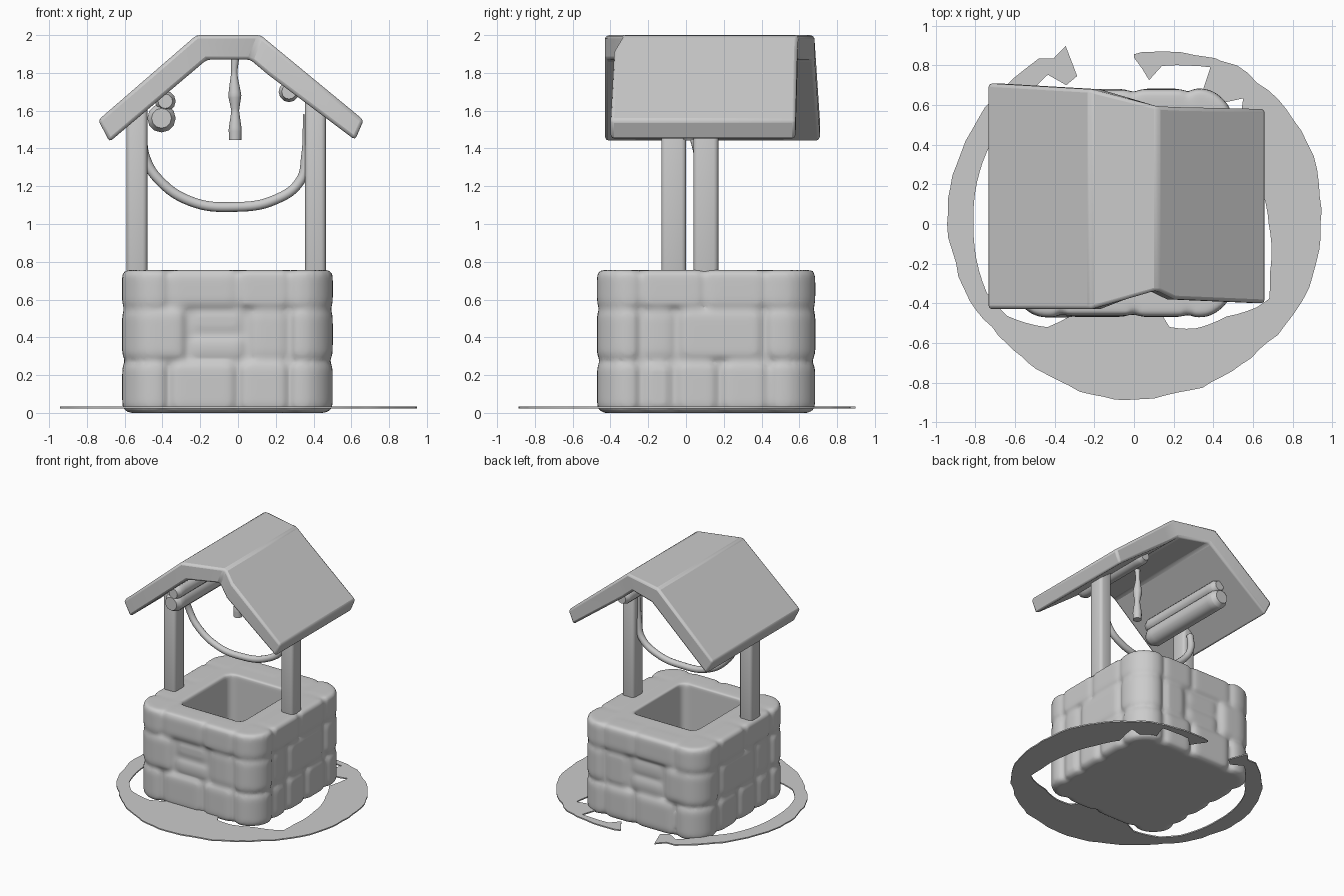
import bpy, bmesh, math, random
from mathutils import Vector

if "Cube" in bpy.data.objects:
    bpy.data.objects.remove(bpy.data.objects["Cube"])
random.seed(4)


def finish(name, bm, angle=40, bevel=0.0):
    bmesh.ops.recalc_face_normals(bm, faces=bm.faces)
    me = bpy.data.meshes.new(name)
    bm.to_mesh(me)
    bm.free()
    ob = bpy.data.objects.new(name, me)
    bpy.context.collection.objects.link(ob)
    if bevel:
        m = ob.modifiers.new("Bevel", "BEVEL")
        m.width, m.segments, m.limit_method = bevel, 2, "ANGLE"
    bpy.ops.object.select_all(action="DESELECT")
    ob.select_set(True)
    bpy.context.view_layer.objects.active = ob
    bpy.ops.object.shade_smooth_by_angle(angle=math.radians(angle))
    return ob


def add_block(bm, x, y, z, r, rv=None, corner=None):
    """Append a rounded block: r rounds the rims, rv the upright edges.
    corner=(sx, sy) rounds the one upright edge on that side strongly."""
    t = bmesh.new()
    for v in bmesh.ops.create_cube(t, size=1)["verts"]:
        v.co = Vector([a[0] if c < 0 else a[1] for a, c in zip((x, y, z), v.co)])

    def uprights():
        t.normal_update()
        return [e for e in t.edges if abs(e.verts[0].co.z - e.verts[1].co.z) > 1e-4
                and e.calc_face_angle(0) > 1.2]
    if corner:
        outer = max(uprights(), key=lambda e: e.verts[0].co.xy.dot(Vector(corner)))
        bmesh.ops.bevel(t, geom=[outer], offset=0.16, segments=6, profile=0.45, affect="EDGES")
    bmesh.ops.bevel(t, geom=uprights(), offset=rv or r * 1.3, segments=3, profile=0.5, affect="EDGES")
    t.normal_update()
    rims = [e for e in t.edges if sum(abs(f.normal.z) > 0.9 for f in e.link_faces) == 1]
    bmesh.ops.bevel(t, geom=rims, offset=r, segments=3, profile=0.5, affect="EDGES")
    me = bpy.data.meshes.new("tmp")
    t.to_mesh(me)
    t.free()
    bm.from_mesh(me)
    bpy.data.meshes.remove(me)


# Stone wall: core plus three courses of stones, fused and softened
X0, X1, Y0, Y1 = -0.614, 0.502, -0.472, 0.685
bm = bmesh.new()
add_block(bm, (X0 + .035, X1 - .035), (Y0 + .035, Y1 - .035), (0.0, 0.755), 0.025, 0.17)
courses = [
    (0.00, 0.275, (-0.37, 0.0, 0.275), (-0.24, -0.06, 0.18, 0.44)),
    (0.275, 0.555, (-0.27, 0.05, 0.275), (-0.24, -0.05, 0.42)),
    (0.555, 0.757, (-0.37, 0.0, 0.275), (-0.24, 0.1, 0.42)),
]
for row, (z0, z1, xs, ys) in enumerate(courses):
    R = 0.028 if row == 2 else 0.04
    for sx, xr in ((-1, (X0, xs[0])), (1, (xs[-1], X1))):
        for sy, yr in ((-1, (Y0, ys[0])), (1, (ys[-1], Y1))):
            add_block(bm, xr, yr, (z0, z1), R, corner=(sx, sy))
    for i, (a, b) in enumerate(zip(xs, xs[1:])):
        spans = [(z0, z1)]
        if row == 1 and i == 0:
            spans = [(z0, 0.41), (0.41, z1)]
        for span in spans:
            d = random.uniform(0, 0.015) + 0.01 * (len(spans) - 1)
            add_block(bm, (a, b), (Y0 + d, Y0 + .19), span, R)
            add_block(bm, (a, b), (Y1 - .19, Y1 - d), span, R)
    for a, b in zip(ys, ys[1:]):
        d = random.uniform(0, 0.015)
        add_block(bm, (X0 + d, X0 + .19), (a, b), (z0, z1), R)
        add_block(bm, (X1 - .19, X1 - d), (a, b), (z0, z1), R)
wall = finish("stone_wall", bm, 60)
bm = bmesh.new()
add_block(bm, (-0.34, 0.22), (-0.27, 0.38), (0.06, 1.0), 0.02, 0.05)
cutter = finish("shaft_cutter", bm)
cutter.hide_render = True
cutter.hide_set(True)


def fuse():
    m = wall.modifiers.new("Fuse", "REMESH")
    m.mode, m.voxel_size, m.use_smooth_shade = "VOXEL", 0.016, True


fuse()
m = wall.modifiers.new("Shaft", "BOOLEAN")
m.operation, m.object, m.solver = "DIFFERENCE", cutter, "EXACT"
fuse()
m = wall.modifiers.new("Soften", "SMOOTH")
m.factor, m.iterations = 0.5, 5

# Thin ragged ground ring: angle, inner radius, outer radius
ring = [(90, .84, .86), (84, .73, .87), (80, .81, .88), (70, .85, .91), (64, .88, .93),
        (62, .70, .93), (57, .70, .95), (49, .84, .95), (41, .68, .96), (25, .66, .97),
        (0, .68, .94), (-20, .73, .94), (-29, .78, .93), (-34, .75, .92), (-45, .66, .90),
        (-60, .61, .89), (-71, .55, .89), (-75, .42, .88), (-92, .42, .89), (-124, .55, .88),
        (-130, .68, .88), (-144, .79, .89), (-155, .82, .91), (-180, .81, .94),
        (-210, .83, .95), (-222, .82, .95), (-230, .84, .96), (-240, .87, .96),
        (-244, .78, .93), (-249, .80, .965)]
bm = bmesh.new()
prev = None
for (a0, i0, o0), (a1, i1, o1) in zip(ring, ring[1:] + ring[-1:]):
    steps = max(1, round(abs(a1 - a0) / 4))
    for s in range(steps):
        t = s / steps
        a = math.radians(a0 + (a1 - a0) * t)
        radii = (i0 + (i1 - i0) * t, o0 + (o1 - o0) * t + random.uniform(-.006, .006))
        cur = [bm.verts.new((r * math.cos(a), r * math.sin(a), z))
               for r, z in ((radii[0], .024), (radii[1], .024), (radii[1], .034), (radii[0], .034))]
        if prev:
            for k in range(4):
                bm.faces.new((prev[k], prev[k - 1], cur[k - 1], cur[k]))
        else:
            bm.faces.new(cur)
        prev = cur
bm.faces.new(prev)
finish("ground_ring", bm)

# Posts
for side, x, y, top in (("left", -0.535, -0.065, 1.62), ("right", 0.41, 0.105, 1.66)):
    bm = bmesh.new()
    add_block(bm, (x - .055, x + .055), (y - .066, y + .066), (0.70, top), 0.01, 0.025)
    finish(side + "_post", bm)

# Roof: stations across x with upper point, lower point, front and back y
stations = [((-.74, 1.55), (-.68, 1.435), -.43, .71), ((-.22, 2.0), (-.165, 1.87), -.43, .68),
            ((.12, 2.0), (.065, 1.87), -.335, .595), ((.21, 1.925), (.16, 1.79), -.38, .59),
            ((.665, 1.55), (.62, 1.445), -.40, .58)]
bm = bmesh.new()
prev = None
for up, lo, yf, yb in stations:
    cur = [bm.verts.new((p[0], y, p[1])) for p, y in ((up, yf), (up, yb), (lo, yb), (lo, yf))]
    if prev:
        for k in range(4):
            bm.faces.new((prev[k], prev[k - 1], cur[k - 1], cur[k]))
    else:
        bm.faces.new(cur)
    prev = cur
bm.faces.new(prev)
finish("roof", bm, 30, 0.018)


def tube(name, pts, radius):
    """Smooth round tube through points (x, y, z, relative radius)."""
    cu = bpy.data.curves.new(name, "CURVE")
    cu.dimensions = "3D"
    cu.bevel_depth, cu.bevel_resolution, cu.use_fill_caps = radius, 4, True
    cu.resolution_u = 8
    sp = cu.splines.new("BEZIER")
    sp.bezier_points.add(len(pts) - 1)
    for bp, p in zip(sp.bezier_points, pts):
        bp.co, bp.radius = p[:3], p[3]
        bp.handle_left_type = bp.handle_right_type = "AUTO"
    ob = bpy.data.objects.new(name, cu)
    bpy.context.collection.objects.link(ob)


# Curved handle slung between the posts
tube("hanging_handle", [(-.51, .04, 1.48, 1), (-.49, .07, 1.35, 1), (-.42, .075, 1.235, 1),
                        (-.25, .08, 1.12, 1), (-.03, .08, 1.09, 1), (.2, .09, 1.13, 1),
                        (.33, .10, 1.23, 1), (.36, .10, 1.36, 1), (.37, .10, 1.58, 1)], 0.026)
# Rope end hanging from the ridge
tube("rope", [(-.015, .02, 1.89, 1), (-.02, .02, 1.80, .7), (-.017, .02, 1.68, 1.5),
              (-.015, .02, 1.60, .9), (-.015, .02, 1.50, 1.5), (-.015, .02, 1.445, 1.4)], 0.023)
# Purlins under each roof slope, with rounded ends
for name, x, z, y0, y1, r in (("left_purlin", -.405, 1.56, -.29, .53, .075),
                              ("left_purlin_upper", -.385, 1.65, -.29, .53, .055),
                              ("right_purlin", .27, 1.70, -.28, .45, .055)):
    tube(name, [(x, y0, z, .7), (x, y0 + .04, z, 1), (x, y1 - .04, z, 1), (x, y1, z, .7)], r)
